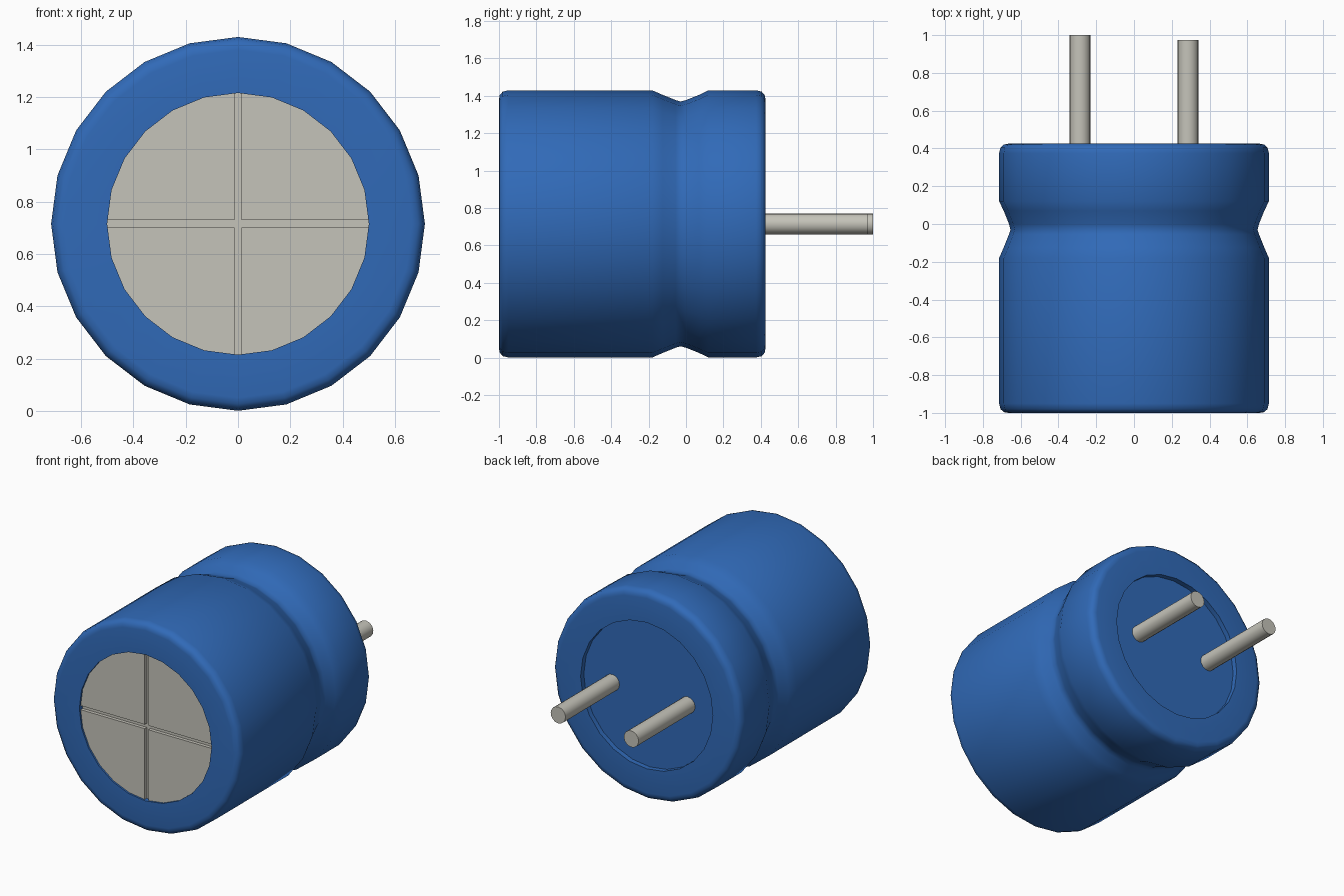
import bpy, bmesh
from math import sin, cos, pi, radians, asin

if "Cube" in bpy.data.objects:
    bpy.data.objects.remove(bpy.data.objects["Cube"])

AXIS_Z = 0.715
SIDES = 24


def material(name, color):
    m = bpy.data.materials.new(name)
    m.use_nodes = True
    m.diffuse_color = color
    m.node_tree.nodes["Principled BSDF"].inputs["Base Color"].default_value = color
    return m


blue = material("blue sleeve", (0.03, 0.144, 0.479, 1))
metal = material("pale metal", (0.56, 0.55, 0.49, 1))


def finish(name, bm, mats, smooth=True):
    bmesh.ops.recalc_face_normals(bm, faces=bm.faces)
    mesh = bpy.data.meshes.new(name)
    bm.to_mesh(mesh)
    bm.free()
    obj = bpy.data.objects.new(name, mesh)
    bpy.context.collection.objects.link(obj)
    for m in mats:
        mesh.materials.append(m)
    obj.location.z = AXIS_Z
    if smooth:
        bpy.ops.object.select_all(action='DESELECT')
        obj.select_set(True)
        bpy.context.view_layer.objects.active = obj
        bpy.ops.object.shade_smooth_by_angle(angle=radians(40))
    return obj


def lathe(name, profile, sides, mats):
    """Revolve (radius, y) points around the y axis and cap both ends."""
    bm = bmesh.new()
    rings = []
    for r, y in profile:
        rings.append([bm.verts.new((r * cos(2 * pi * i / sides), y, r * sin(2 * pi * i / sides)))
                      for i in range(sides)])
    for a, b in zip(rings, rings[1:]):
        for i in range(sides):
            j = (i + 1) % sides
            bm.faces.new((a[i], a[j], b[j], b[i]))
    front = bm.faces.new(rings[0])
    bm.faces.new(rings[-1])
    front.material_index = len(mats) - 1
    return finish(name, bm, mats)


# Sleeve with recessed ends, rounded rims and a crimped waist
sleeve = [(0.5, -0.965), (0.5, -1), (0.665, -1), (0.688, -0.996), (0.707, -0.98), (0.714, -0.95),
          (0.714, -0.18), (0.69, -0.125), (0.662, -0.055), (0.654, -0.03), (0.662, 0.0),
          (0.69, 0.07), (0.714, 0.12), (0.714, 0.375), (0.707, 0.405), (0.688, 0.421),
          (0.665, 0.425), (0.5, 0.425), (0.5, 0.39)]
lathe("capacitor_sleeve", sleeve, SIDES, [blue, metal])

# Four raised quarter plates leaving a cross-shaped vent groove
GAP, R = 0.014, 0.5
FRONT, BACK = -0.988, -0.965
start = asin(GAP / R)
angles = [start] + [i * 2 * pi / SIDES for i in range(1, SIDES // 4)] + [pi / 2 - start]
outline = [(GAP, GAP)] + [(R * cos(a), R * sin(a)) for a in angles]
for sx, side in ((1, "left"), (-1, "right")):
    for sz, level in ((1, "upper"), (-1, "lower")):
        bm = bmesh.new()
        face = bm.faces.new([bm.verts.new((sx * x, BACK, sz * z)) for x, z in outline])
        ext = bmesh.ops.extrude_face_region(bm, geom=[face], use_keep_orig=True)
        moved = [v for v in ext["geom"] if isinstance(v, bmesh.types.BMVert)]
        bmesh.ops.translate(bm, verts=moved, vec=(0, FRONT - BACK, 0))
        finish(f"end_plate_{level}_{side}", bm, [metal], smooth=False)

# Two lead pins of slightly different length
for name, x, end in (("lead_pin_right", -0.286, 1.0), ("lead_pin_left", 0.286, 0.973)):
    pin = lathe(name, [(0.056, 0.38), (0.056, end)], 16, [metal])
    pin.location.x = x
